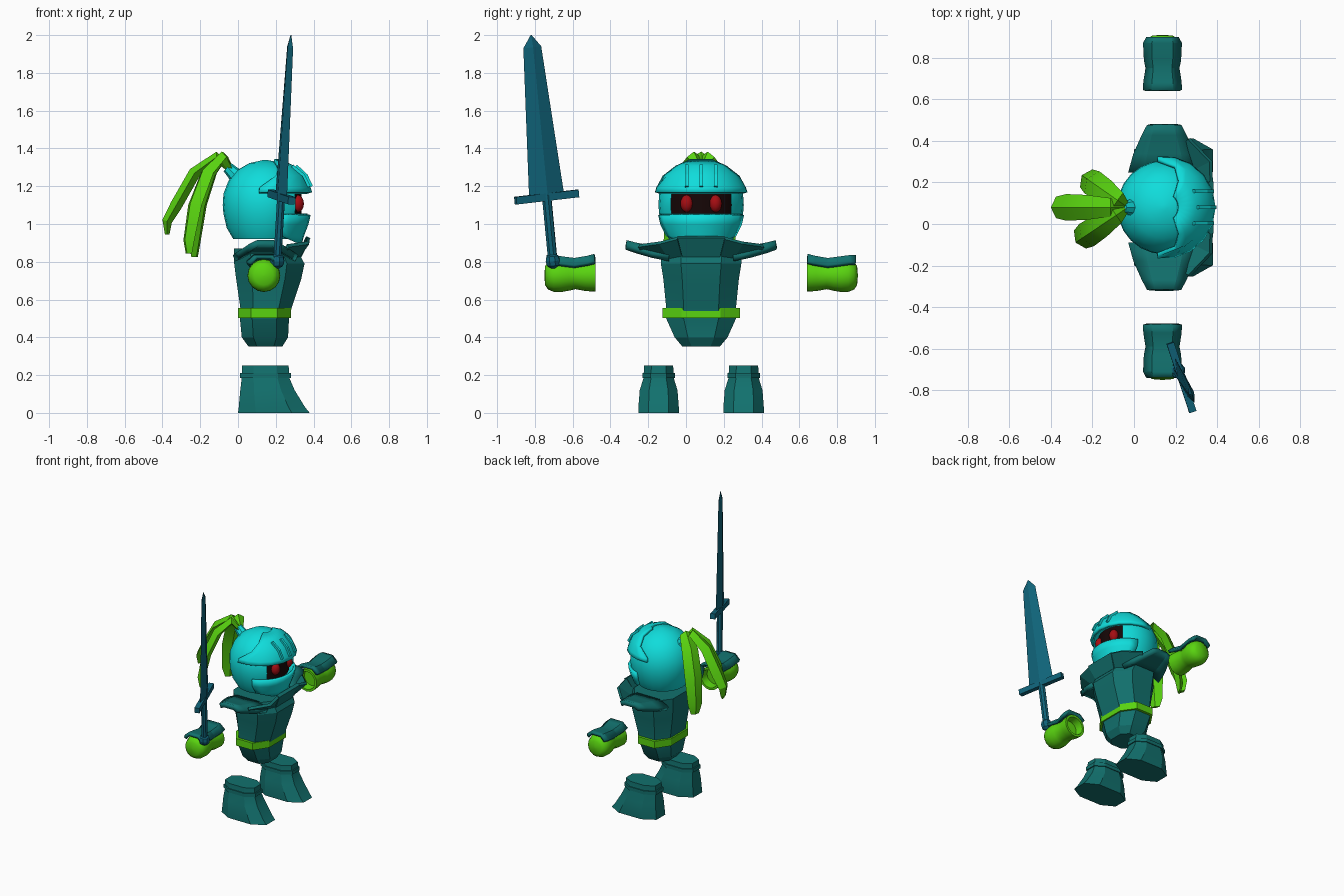
import bpy, bmesh, math
from mathutils import Vector as V

if "Cube" in bpy.data.objects:
    bpy.data.objects.remove(bpy.data.objects["Cube"])

CX, CY = 0.145, 0.08   # body centre; the figure faces +x


def material(name, rgb):
    m = bpy.data.materials.new(name)
    m.diffuse_color = (*rgb, 1)
    m.use_nodes = True
    m.node_tree.nodes["Principled BSDF"].inputs["Base Color"].default_value = m.diffuse_color
    return m


CYAN = material("cyan", (0.005, 0.72, 0.71))
TEAL = material("teal", (0.006, 0.165, 0.155))
LIME = material("lime", (0.10, 0.66, 0.005))
STEEL = material("blue_steel", (0.005, 0.125, 0.19))
RED = material("red", (0.38, 0.004, 0.006))
DARK = material("black", (0.008, 0.002, 0.002))


def build(name, verts, faces, mat, thick=0, smooth=30, keep=None):
    bm = bmesh.new()
    vs = [bm.verts.new(v) for v in verts]
    for f in faces:
        bm.faces.new([vs[i] for i in f])
    bmesh.ops.recalc_face_normals(bm, faces=bm.faces)
    if keep:
        bad = [f for f in bm.faces if not keep(f.calc_center_median())]
        bmesh.ops.delete(bm, geom=bad, context='FACES')
    me = bpy.data.meshes.new(name)
    bm.to_mesh(me)
    bm.free()
    me.materials.append(mat)
    ob = bpy.data.objects.new(name, me)
    bpy.context.collection.objects.link(ob)
    if thick:
        s = ob.modifiers.new("thickness", 'SOLIDIFY')
        s.thickness, s.offset = thick, 0
    bpy.ops.object.select_all(action='DESELECT')
    ob.select_set(True)
    bpy.context.view_layer.objects.active = ob
    if smooth:
        bpy.ops.object.shade_smooth_by_angle(angle=math.radians(smooth))
    return ob


def loft(name, rings, mat, **kw):
    """Closed rings joined in order, with end caps."""
    n = len(rings[0])
    verts = [v for r in rings for v in r]
    faces = [(i * n + j, i * n + (j + 1) % n, (i + 1) * n + (j + 1) % n, (i + 1) * n + j)
             for i in range(len(rings) - 1) for j in range(n)]
    faces += [tuple(range(n)), tuple(range(len(verts) - n, len(verts)))]
    return build(name, verts, faces, mat, **kw)


def sheet(name, rows, mat, thick, **kw):
    """Open grid of points given thickness."""
    n = len(rows[0])
    faces = [(i * n + j, i * n + j + 1, (i + 1) * n + j + 1, (i + 1) * n + j)
             for i in range(len(rows) - 1) for j in range(n - 1)]
    return build(name, [v for r in rows for v in r], faces, mat, thick=thick, **kw)


def circle(x, y, z, r, n=24):
    return [(x + r * math.cos(math.tau * k / n), y + r * math.sin(math.tau * k / n), z)
            for k in range(n)]


def octagon(x0, x1, cy, hy, z, c=0.5):
    cx, hx = (x0 + x1) / 2, (x1 - x0) / 2
    pts = [(1, -c), (1, c), (c, 1), (-c, 1), (-1, c), (-1, -c), (-c, -1), (c, -1)]
    return [(cx + a * hx, cy + b * hy, z) for a, b in pts]


# Helmet: round skull with an eye slit
skull = [(.17, .92), (.205, .98), (.222, 1.055), (.226, 1.1), (.222, 1.16),
         (.195, 1.23), (.15, 1.285), (.085, 1.322), (.015, 1.338)]
loft("helmet", [circle(CX, CY, z, r) for r, z in skull], CYAN,
     keep=lambda c: not (1.055 < c.z < 1.16 and abs(math.atan2(c.y - CY, c.x - CX)) < .78))
loft("face_shadow", [circle(CX, CY, z, .19) for z in (1.03, 1.18)], DARK)


def wrap(name, prof, mat, thick=.02):
    """Plate wrapped round the helmet front; profile is radius, height, half angle."""
    rows = [[(CX + r * math.cos(a * t / 5), CY + r * math.sin(a * t / 5), z)
             for t in range(-5, 6)] for r, z, a in
            [(r, z, math.radians(d)) for r, z, d in prof]]
    sheet(name, rows, mat, thick)


brow = [(.238, 1.165, 98), (.23, 1.19, 98), (.202, 1.25, 75), (.148, 1.30, 62), (.07, 1.335, 50)]
wrap("brow_plate", brow, CYAN)
wrap("jaw_plate", [(.23, 1.05, 72), (.218, 1.0, 72), (.195, .94, 66), (.185, .905, 30)], CYAN)

# Raised ribs over the brow, and eyes
for k in (-1, 0, 1):
    rows = [[(CX + math.sqrt((r + .014) ** 2 - (k * .077) ** 2), CY + k * .077 + s, z + .008)
             for s in (-.009, .009)] for r, z, a in brow[1:4]]
    sheet("brow_rib", rows, CYAN, .016, smooth=0)
for k in (-1, 1):
    rings = []
    for i in range(9):
        t = math.pi * (i + .1) / 8.2
        rings.append([(x, y, z) for x, y, z in
                      circle(.315, CY + k * .076, 1.108 - .046 * math.cos(t), .034 * math.sin(t), 12)])
    loft("eye", rings, RED)


def sweep(name, path, sizes, mat, side=None, **kw):
    """Diamond section swept along a path; sizes are half width and half depth."""
    path = [V(p) for p in path]
    rings = []
    for i, p in enumerate(path):
        t = (path[min(i + 1, len(path) - 1)] - path[max(i - 1, 0)]).normalized()
        n = t.cross(side).normalized()
        w, d = sizes[i]
        rings.append([p + side * w, p + n * d, p - side * w, p - n * d])
    return loft(name, rings, mat, **kw)


# Plume of three strands with its holder
root = V((-.03, CY, 1.275))
for dx, dy, drop in ((-.345, 0, .945), (-.20, .14, .825), (-.23, -.155, .845)):
    out = V((dx, dy, 0))
    path = [root + out * f + V((0, 0, z - root.z)) for f, z in
            ((0, 1.275), (.24, 1.355), (.58, 1.27), (.86, 1.1), (1, drop + .07), (1.0, drop))]
    side = V((0, 0, 1)).cross(out).normalized()
    sweep("plume_strand", path, [(.015, .015), (.045, .028), (.06, .032), (.064, .032),
                                 (.052, .026), (.03, .012)], LIME, side, smooth=25)
axis = V((-.7, 0, .7))
holder = []
for f, r in ((0, .042), (.08, .03)):
    holder.append([V((.0, CY, 1.245)) + axis * f + V((.7, 0, .7)) * r * math.cos(a) +
                   V((0, r * math.sin(a), 0)) for a in [math.tau * k / 8 for k in range(8)]])
loft("plume_holder", holder, CYAN)

# Torso and belt
torso = [(.055, .235, .10, .352), (.02, .265, .14, .40), (.01, .27, .185, .50),
         (.012, .285, .185, .56), (-.01, .335, .20, .71), (-.02, .352, .213, .79),
         (-.02, .31, .215, .87)]
loft("torso", [octagon(a, b, CY, h, z) for a, b, h, z in torso], TEAL, smooth=20)
loft("belt", [octagon(.0, .28, CY, .205, z) for z in (.502, .556)], LIME, smooth=20)

# Raised front collar
sheet("collar", [[(.325, CY - .10, .83), (.325, CY + .10, .83)],
                 [(.372, CY - .125, .93), (.372, CY + .125, .93)]], TEAL, .025, smooth=0)

for s in (-1, 1):
    # Shoulder plate, arched and rising outward
    rows = []
    for d, hx, z in ((.17, .165, .855), (.26, .14, .868), (.35, .10, .885), (.398, .075, .897)):
        rows.append([(.145 + hx * u, CY + s * d, z - drop * hx)
                     for u, drop in ((-1, .22), (-.55, 0), (.55, 0), (1, .22))])
    sheet("shoulder_plate", rows, TEAL, .036, smooth=20)
    # Pointed collar wing
    sheet("collar_wing", [[(.32, CY + s * .10, .83), (.27, CY + s * .17, .82), (.24, CY + s * .31, .85)],
                          [(.372, CY + s * .125, .925), (.37, CY + s * .22, .90), (.265, CY + s * .33, .885)]],
          TEAL, .02, smooth=0)

    # Glove with a hollow cuff
    prof = [(.002, .62), (.062, .62), (.068, .56), (.085, .56), (.082, .61), (.072, .665),
            (.08, .70), (.087, .74), (.086, .78), (.074, .81), (.05, .826), (.002, .83)]
    loft("glove", [[(.137 + x, CY + s * d, .727 + y) for x, y, _ in circle(0, 0, 0, r, 16)]
                   for r, d in prof], LIME, smooth=40)
    # Gauntlet plate over the glove
    rows = [[(.137 + hx * u, CY + s * d, z - drop) for u, drop in
             ((-1, .035), (-.55, 0), (.55, 0), (1, .035))]
            for d, hx, z in ((.562, .086, .832), (.60, .085, .822), (.67, .074, .81),
                             (.71, .082, .815), (.79, .086, .826), (.817, .07, .825))]
    sheet("gauntlet_plate", rows, TEAL, .022, smooth=20)

    # Boot with an ankle band
    fy = CY + s * .225
    boot = [(.0, .38, .107, 0), (.004, .355, .107, .03), (.012, .30, .10, .12),
            (.02, .272, .08, .185), (.02, .268, .077, .25)]
    loft("boot", [octagon(a, b, fy, h, z) for a, b, h, z in boot], TEAL, smooth=20)
    loft("ankle_band", [octagon(.01, .28, fy, .086, z) for z in (.185, .212)], TEAL, smooth=0)

# Sword in a tilted frame
low, tip = V((.208, -.705, .805)), V((.28, -.82, 2.0))
up = (tip - low).normalized()
wide = V((.11, -.335, -.045))
wide = (wide - up * wide.dot(up)).normalized()
deep = up.cross(wide)


def at(h, w=0, d=0):
    return low + up * h + wide * w + deep * d


def sword_part(name, stations, mat=STEEL, n=4, turn=0, smooth=0):
    rings = [[at(h, w * math.cos(math.tau * k / n + turn), d * math.sin(math.tau * k / n + turn))
              for k in range(n)] for h, w, d in stations]
    loft(name, rings, mat, smooth=smooth)


top = (tip - low).length
sword_part("blade", [(.345, .098, .02), (top - .065, .05, .014), (top, .003, .002)])
sword_part("sword_grip", [(0, .026, .022), (.35, .026, .022)], n=8)
sword_part("pommel", [(-.04, .012, .012), (-.025, .034, .034), (0, .04, .04),
                      (.025, .034, .034), (.04, .012, .012)], n=8)
r2 = math.sqrt(2)
sword_part("crossguard", [(.32, .175 * r2, .018 * r2), (.36, .175 * r2, .018 * r2)],
           turn=math.pi / 4)
